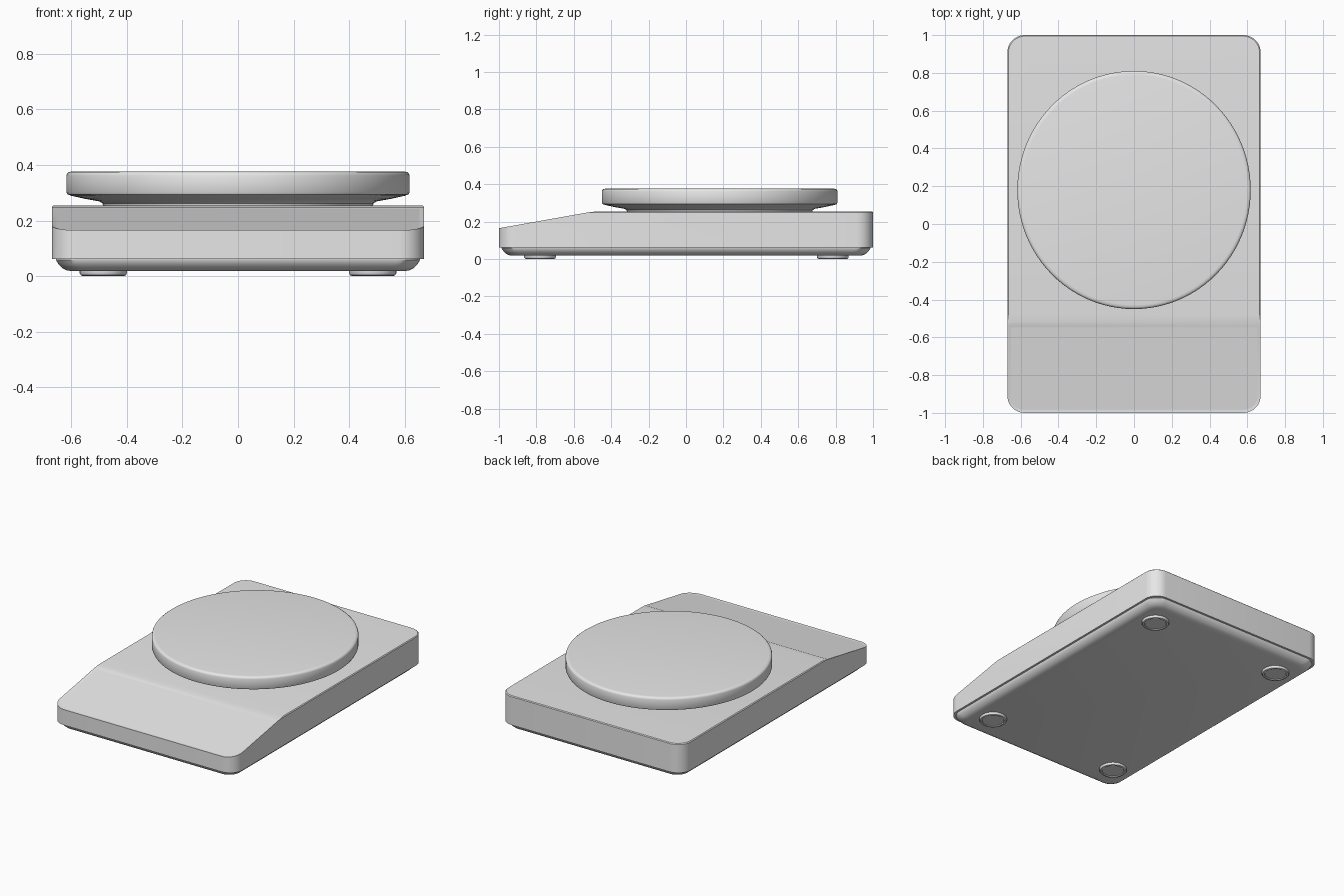
import bpy, bmesh, math
from mathutils import Vector

if "Cube" in bpy.data.objects:
    bpy.data.objects.remove(bpy.data.objects["Cube"], do_unlink=True)

grey = bpy.data.materials.new("light grey")
grey.use_nodes = True
grey.diffuse_color = (0.8, 0.8, 0.8, 1)
grey.node_tree.nodes["Principled BSDF"].inputs["Base Color"].default_value = (0.8, 0.8, 0.8, 1)

HX, HY, R = 0.67, 1.0, 0.09   # half width, half length, corner radius


def finish(name, bm, angle=35):
    bmesh.ops.recalc_face_normals(bm, faces=bm.faces)
    me = bpy.data.meshes.new(name)
    bm.to_mesh(me)
    bm.free()
    me.materials.append(grey)
    ob = bpy.data.objects.new(name, me)
    bpy.context.collection.objects.link(ob)
    bpy.ops.object.select_all(action='DESELECT')
    ob.select_set(True)
    bpy.context.view_layer.objects.active = ob
    bpy.ops.object.shade_smooth_by_angle(angle=math.radians(angle))
    return ob


def rounded_rect(inset, z, steps=8):
    r = max(R - inset * 0.4, 0.03)
    cx, cy = HX - inset - r, HY - inset - r
    pts = []
    for k, (sx, sy) in enumerate([(1, 1), (-1, 1), (-1, -1), (1, -1)]):
        for i in range(steps + 1):
            a = math.pi / 2 * (k + i / steps)
            pts.append((sx * cx + r * math.cos(a), sy * cy + r * math.sin(a), z))
    return pts


def loft(rings):
    """Closed solid through a stack of matching outlines."""
    bm = bmesh.new()
    loops = [[bm.verts.new(p) for p in ring] for ring in rings]
    n = len(loops[0])
    for a, b in zip(loops, loops[1:]):
        for i in range(n):
            j = (i + 1) % n
            bm.faces.new((a[i], a[j], b[j], b[i]))
    bm.faces.new(loops[0][::-1])
    bm.faces.new(loops[-1])
    bmesh.ops.recalc_face_normals(bm, faces=bm.faces)
    return bm


def lathe(name, profile, centre, sides, y_scale=1.0):
    rings = []
    for r, z in profile:
        rings.append([(centre[0] + r * math.cos(2 * math.pi * i / sides),
                       centre[1] + r * y_scale * math.sin(2 * math.pi * i / sides), z)
                      for i in range(sides)])
    return finish(name, loft(rings))


# Upper housing, with its front cut down to a gentle slope
bm = loft([rounded_rect(0, 0.062), rounded_rect(0, 0.25), rounded_rect(0.005, 0.255)])
slope = [(-0.48, 0.255), (-0.53, 0.2485), (-1.0, 0.165)]
for (y0, z0), (y1, z1) in zip(slope, slope[1:]):
    normal = Vector((0, -(z0 - z1), y0 - y1)).normalized()
    bmesh.ops.bisect_plane(bm, geom=bm.verts[:] + bm.edges[:] + bm.faces[:], dist=1e-5,
                           plane_co=(0, y0, z0), plane_no=normal, clear_outer=True)
    bmesh.ops.holes_fill(bm, edges=[e for e in bm.edges if e.is_boundary], sides=0)
bmesh.ops.recalc_face_normals(bm, faces=bm.faces)

# Shallow recessed display panel on the slope
bm.normal_update()
panel = [f for f in bm.faces if f.normal.dot(normal) > 0.9999 and f.calc_area() > 0.3
         and f.calc_center_median().y < -0.53]
bmesh.ops.inset_region(bm, faces=panel, thickness=0.016, use_even_offset=True)
for v in {v for f in panel for v in f.verts}:
    v.co.z -= 0.004
bmesh.ops.inset_region(bm, faces=panel, thickness=0.002, use_even_offset=True)
finish("housing", bm, 30)

# Lower tray with a rounded underside
tray = [(0.07, 0.018), (0.053, 0.021), (0.037, 0.029), (0.024, 0.042), (0.014, 0.058), (0.014, 0.066)]
finish("base_tray", loft([rounded_rect(i, z) for i, z in tray]))

# Round weighing platter with a flared underside
lathe("platter", [(0.485, 0.25), (0.488, 0.262), (0.50, 0.269), (0.55, 0.278), (0.60, 0.289),
                  (0.614, 0.294), (0.618, 0.302), (0.618, 0.362), (0.615, 0.370),
                  (0.608, 0.375), (0.597, 0.3765)], (0, 0.18), 96, 1.02)

# Four feet, each a disc with a raised rim
for sx, side in ((1, "left"), (-1, "right")):
    for y, end in ((-0.78, "front"), (0.785, "back")):
        lathe(f"{end}_{side}_foot", [(0.066, 0.006), (0.069, 0.001), (0.073, 0), (0.081, 0.003),
                                     (0.085, 0.01), (0.085, 0.022)], (sx * 0.485, y), 40)
